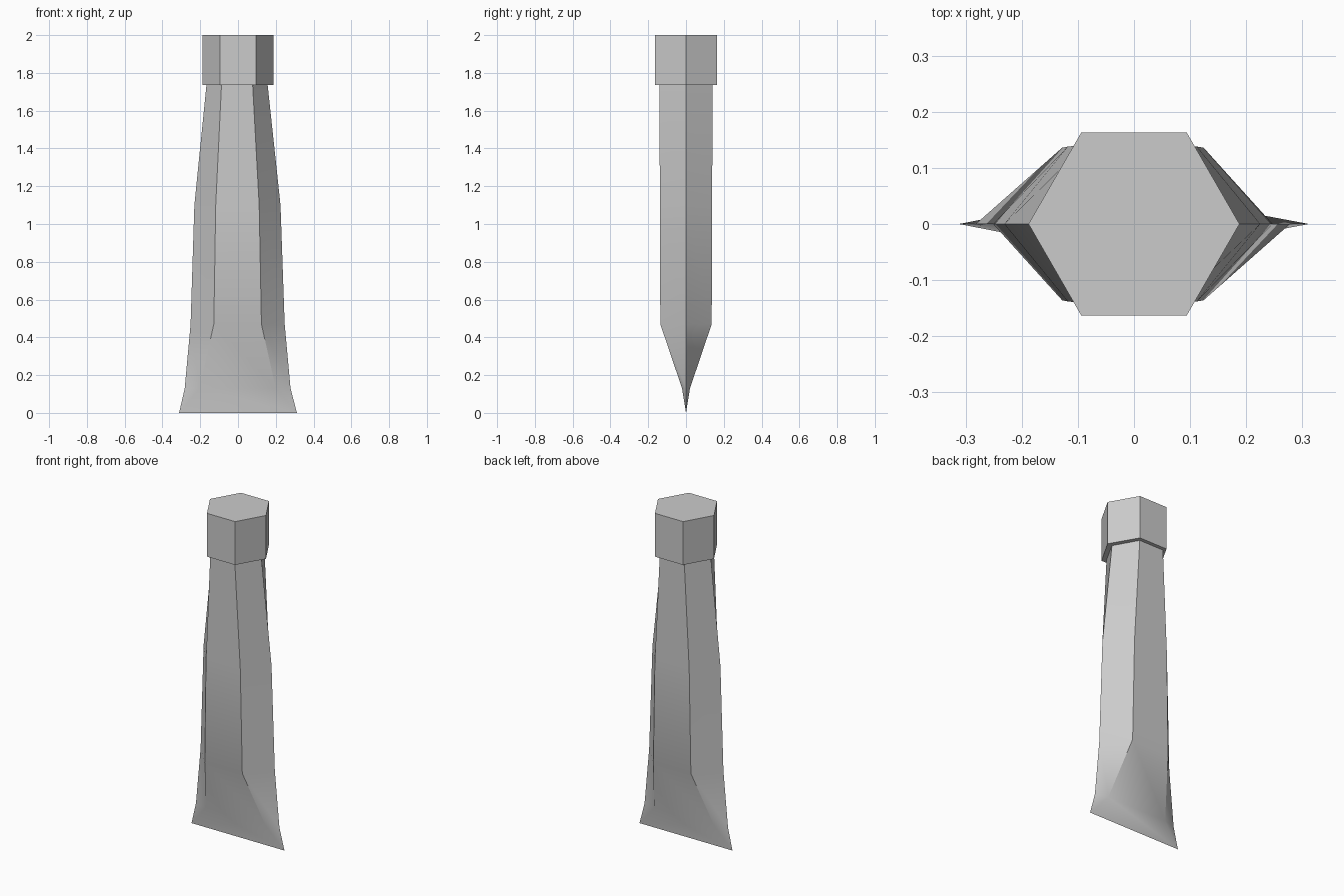
import bpy
import bmesh

cube = bpy.data.objects.get("Cube")
if cube:
    bpy.data.objects.remove(cube, do_unlink=True)

steel = bpy.data.materials.new("grey_steel")
steel.use_nodes = True
GREY = (0.6, 0.6, 0.6, 1)
steel.diffuse_color = GREY
steel.node_tree.nodes["Principled BSDF"].inputs["Base Color"].default_value = GREY


def hexagon(bm, z, tip, flat, depth, shift=0):
    """Ring of six corners, wide along x, with flats at front and back."""
    corners = [(tip, 0), (flat, depth), (-flat, depth),
               (-tip, 0), (-flat, -depth), (flat, -depth)]
    return [bm.verts.new((x + shift, y, z)) for x, y in corners]


def loft(name, sections, cap_bottom=True):
    """Skin a stack of hexagons listed from top to bottom."""
    bm = bmesh.new()
    rings = [hexagon(bm, *s) for s in sections]
    for upper, lower in zip(rings, rings[1:]):
        for i in range(6):
            j = (i + 1) % 6
            bm.faces.new((upper[i], upper[j], lower[j], lower[i]))
    bm.faces.new(rings[0])
    if cap_bottom:
        bm.faces.new(rings[-1])
    # Corners that meet at the cutting edge collapse into one
    bmesh.ops.remove_doubles(bm, verts=bm.verts[:], dist=0.0005)
    bmesh.ops.recalc_face_normals(bm, faces=bm.faces[:])
    mesh = bpy.data.meshes.new(name)
    bm.to_mesh(mesh)
    bm.free()
    mesh.materials.append(steel)
    obj = bpy.data.objects.new(name, mesh)
    bpy.context.collection.objects.link(obj)
    bpy.ops.object.select_all(action="DESELECT")
    obj.select_set(True)
    bpy.context.view_layer.objects.active = obj
    bpy.ops.object.shade_smooth_by_angle(angle=0.52)
    return obj


# Striking head: a straight hexagonal block
loft("striking_head", [(2.0, 0.188, 0.094, 0.163),
                       (1.737, 0.188, 0.094, 0.163)])

# Blade: hexagonal shaft that widens and tapers to a flat cutting edge
loft("chisel_blade", [
    (1.745, 0.161, 0.082, 0.141, -0.005),
    (1.1, 0.228, 0.115, 0.138, -0.003),
    (0.47, 0.249, 0.126, 0.136, -0.002),
    (0.13, 0.28, 0.202, 0.021, -0.002),
    (0.0, 0.312, 0.312, 0.0),
], cap_bottom=False)
